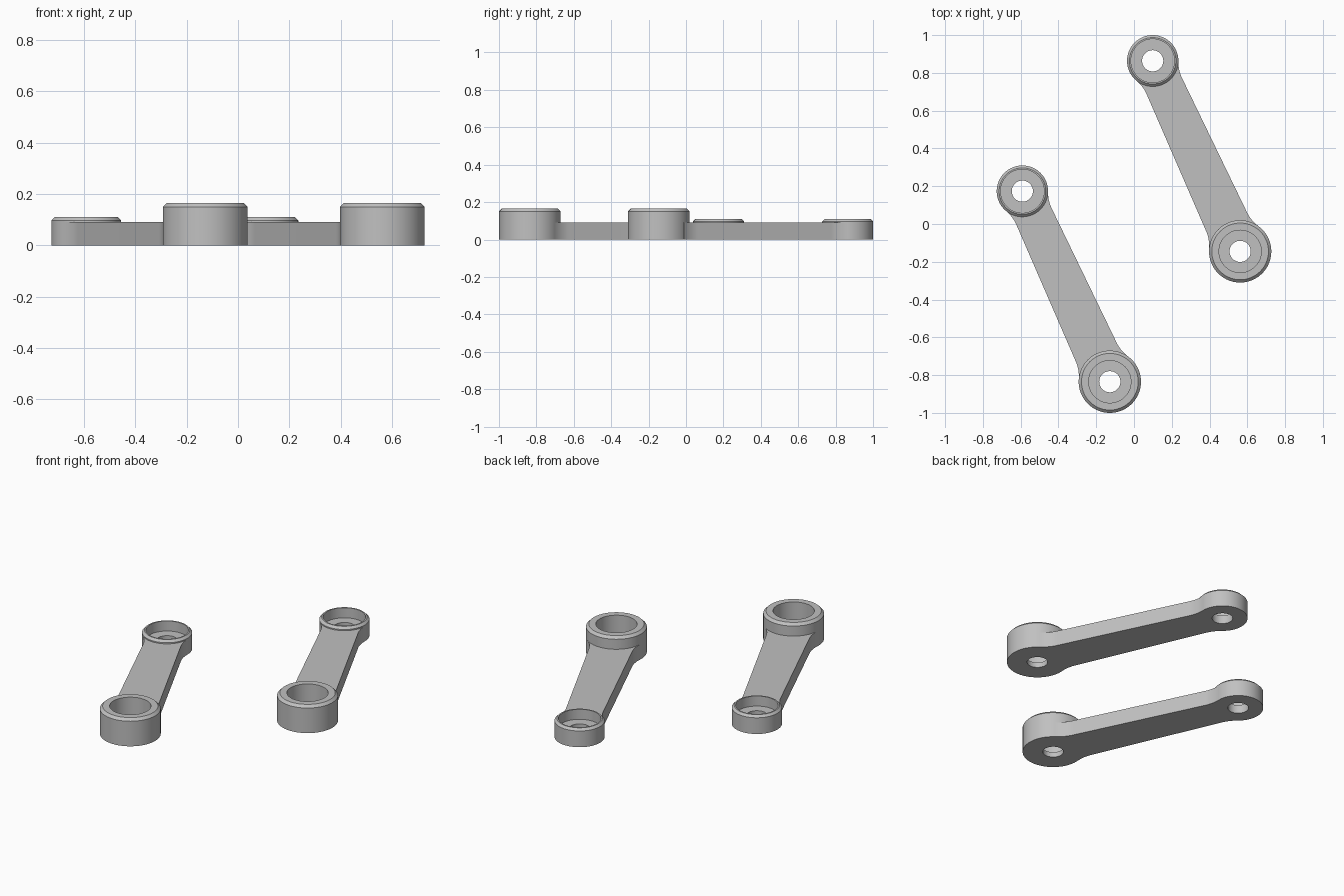
import bpy, bmesh, math
from mathutils import Vector

cube = bpy.data.objects.get("Cube")
if cube:
    bpy.data.objects.remove(cube, do_unlink=True)

grey = bpy.data.materials.new("light_grey")
grey.use_nodes = True
colour = (0.53, 0.53, 0.53, 1)
grey.diffuse_color = colour
grey.node_tree.nodes["Principled BSDF"].inputs["Base Color"].default_value = colour

SEGMENTS = 72
BAR_HEIGHT = 0.09
FILLET = 0.2
SMALL_R, BIG_R = 0.136, 0.165
HOLE_R = 0.056


def finish(bm, name):
    bmesh.ops.recalc_face_normals(bm, faces=bm.faces)
    mesh = bpy.data.meshes.new(name)
    bm.to_mesh(mesh)
    bm.free()
    mesh.materials.append(grey)
    obj = bpy.data.objects.new(name, mesh)
    bpy.context.collection.objects.link(obj)
    bpy.ops.object.select_all(action='DESELECT')
    obj.select_set(True)
    bpy.context.view_layer.objects.active = obj
    bpy.ops.object.shade_smooth_by_angle(angle=math.radians(30))
    return obj


def boss(name, centre, radius, height, pocket, floor, chamfer):
    """Ring with a chamfered rim, a round pocket and a through hole."""
    profile = [(HOLE_R, 0), (radius, 0), (radius, height - chamfer),
               (radius - chamfer, height), (pocket, height),
               (pocket, floor), (HOLE_R, floor)]
    bm = bmesh.new()
    rings = []
    for i in range(SEGMENTS):
        a = math.tau * i / SEGMENTS
        rings.append([bm.verts.new((centre.x + r * math.cos(a),
                                    centre.y + r * math.sin(a), z))
                      for r, z in profile])
    n = len(profile)
    for i in range(SEGMENTS):
        p, q = rings[i], rings[(i + 1) % SEGMENTS]
        for j in range(n):
            k = (j + 1) % n
            bm.faces.new((p[j], q[j], q[k], p[k]))
    return finish(bm, name)


def end_outline(radius, half_width, steps=12):
    """One end of the bar: arc on the boss, then a fillet out to the straight side."""
    along = math.sqrt((radius + FILLET) ** 2 - (half_width + FILLET) ** 2)
    across = half_width + FILLET
    touch = math.atan2(across, along)
    inner = radius - 0.002
    points = [(inner * math.cos(touch * i / steps), inner * math.sin(touch * i / steps))
              for i in range(steps + 1)]
    for i in range(steps + 1):
        a = touch + (math.pi / 2 - touch) * i / steps
        points.append((along - FILLET * math.cos(a), across - FILLET * math.sin(a)))
    return points


def bar(name, small, big):
    """Tapered flat bar blending into both bosses."""
    axis = big - small
    length = axis.length
    axis.normalize()
    side = Vector((-axis.y, axis.x))
    half = end_outline(SMALL_R, 0.103)
    half += [(length - s, t) for s, t in reversed(end_outline(BIG_R, 0.119))]
    outline = half + [(s, -t) for s, t in reversed(half[1:-1])]
    bm = bmesh.new()
    verts = []
    for s, t in outline:
        p = small + axis * s + side * t
        verts.append(bm.verts.new((p.x, p.y, 0)))
    base = bm.faces.new(verts)
    top = bmesh.ops.extrude_face_region(bm, geom=[base])
    moved = [v for v in top["geom"] if isinstance(v, bmesh.types.BMVert)]
    bmesh.ops.translate(bm, verts=moved, vec=(0, 0, BAR_HEIGHT))
    return finish(bm, name)


# Two identical link arms, offset diagonally
for label, offset in (("right", Vector((0, 0))), ("left", Vector((0.69, 0.69)))):
    small = Vector((-0.591, 0.174)) + offset
    big = Vector((-0.128, -0.835)) + offset
    bar(label + "_link_bar", small, big)
    boss(label + "_small_boss", small, SMALL_R, 0.11, 0.115, 0.05, 0.013)
    boss(label + "_large_boss", big, BIG_R, 0.165, 0.112, 0.03, 0.015)
